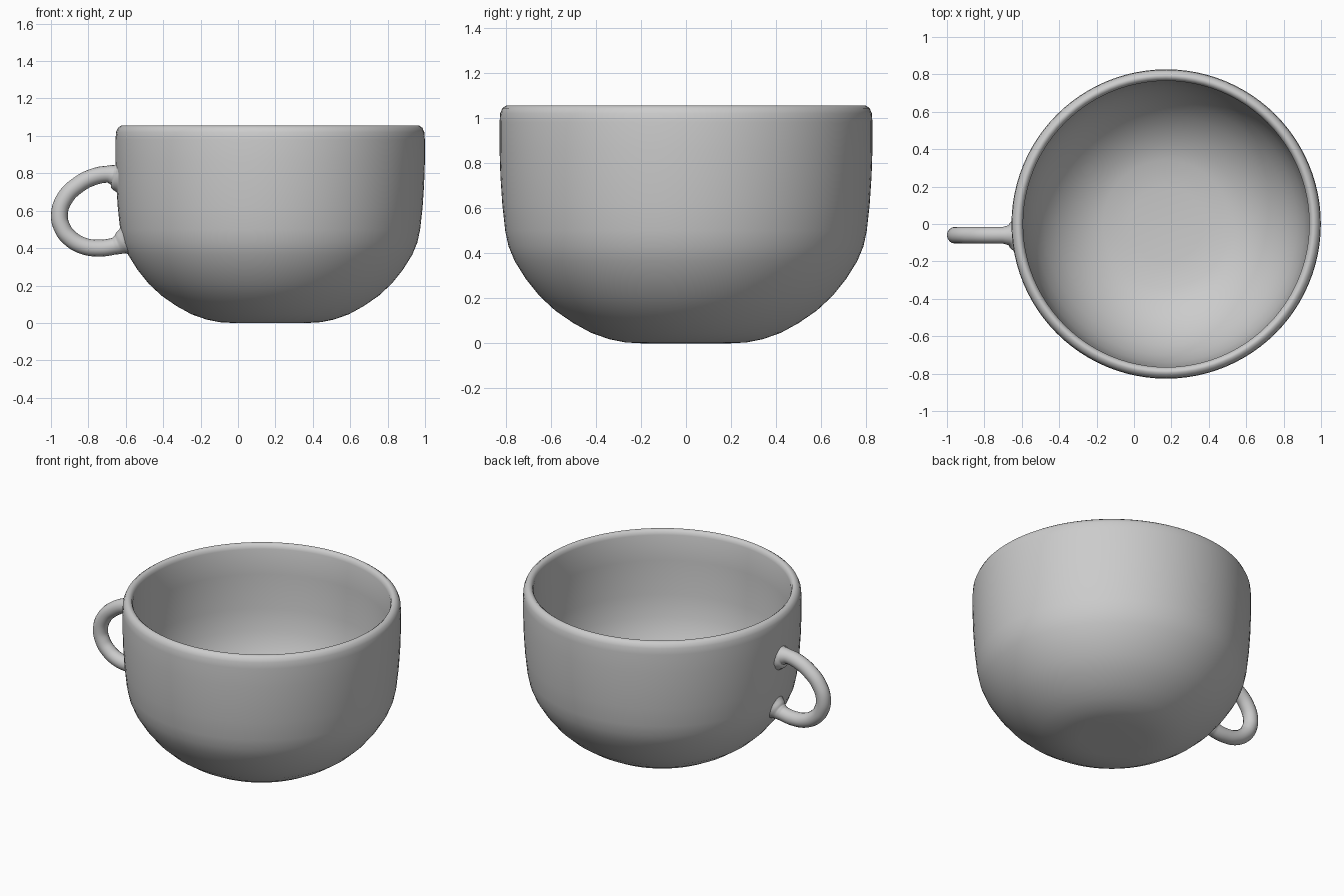
import bpy, bmesh, math
from mathutils import Vector

if "Cube" in bpy.data.objects:
    bpy.data.objects.remove(bpy.data.objects["Cube"])

CX, SEGS = 0.172, 96

# bowl: one closed profile (radius, height), outside then rim then inside
outer = [(0, 0.004), (0.2, 0.0), (0.27, 0.004), (0.34, 0.018), (0.42, 0.046), (0.5, 0.09),
         (0.58, 0.145), (0.65, 0.21), (0.71, 0.285), (0.76, 0.365), (0.787, 0.43),
         (0.802, 0.5), (0.815, 0.62), (0.823, 0.74), (0.827, 0.86), (0.827, 0.98)]
rim = [(0.824, 1.02), (0.814, 1.043), (0.797, 1.055), (0.785, 1.055), (0.772, 1.045), (0.765, 1.025)]
inner = [(0.765, 0.86), (0.755, 0.64), (0.738, 0.5), (0.7, 0.39), (0.65, 0.3), (0.58, 0.215),
         (0.5, 0.15), (0.42, 0.105), (0.34, 0.078), (0.2, 0.062), (0, 0.06)]

bm = bmesh.new()
verts = [bm.verts.new((r, 0, z)) for r, z in outer + rim + inner]
edges = [bm.edges.new(pair) for pair in zip(verts, verts[1:])]
bmesh.ops.spin(bm, geom=verts + edges, cent=(0, 0, 0), axis=(0, 0, 1),
               angle=math.tau, steps=SEGS, use_duplicate=False)
bmesh.ops.remove_doubles(bm, verts=bm.verts, dist=0.0005)
bmesh.ops.recalc_face_normals(bm, faces=bm.faces)
for f in bm.faces:
    f.smooth = True
mesh = bpy.data.meshes.new("bowl")
bm.to_mesh(mesh)
bm.free()
bowl = bpy.data.objects.new("bowl", mesh)
bowl.location.x = CX
bpy.context.collection.objects.link(bowl)

# handle: round tube swept along a loop, flared where it meets the wall (x, z, thickness)
path = [(-0.632, 0.785, 2.15), (-0.65, 0.787, 1.75), (-0.668, 0.792, 1.2), (-0.7, 0.795, 1),
        (-0.775, 0.78, 1), (-0.855, 0.738, 1), (-0.925, 0.668, 1), (-0.955, 0.58, 1),
        (-0.938, 0.505, 1), (-0.9, 0.455, 1), (-0.83, 0.413, 1), (-0.745, 0.4, 1),
        (-0.665, 0.41, 1), (-0.64, 0.418, 1.15), (-0.615, 0.43, 1.5), (-0.592, 0.44, 1.8)]
curve = bpy.data.curves.new("handle", "CURVE")
curve.dimensions = "3D"
curve.bevel_depth = 0.045
curve.bevel_resolution = 6
curve.resolution_u = 8
curve.use_fill_caps = True
spline = curve.splines.new("BEZIER")
spline.bezier_points.add(len(path) - 1)
for p, (x, z, t) in zip(spline.bezier_points, path):
    p.co = Vector((x, -0.06, z))
    p.radius = t
    p.handle_left_type = p.handle_right_type = "AUTO"
handle = bpy.data.objects.new("handle", curve)
bpy.context.collection.objects.link(handle)
